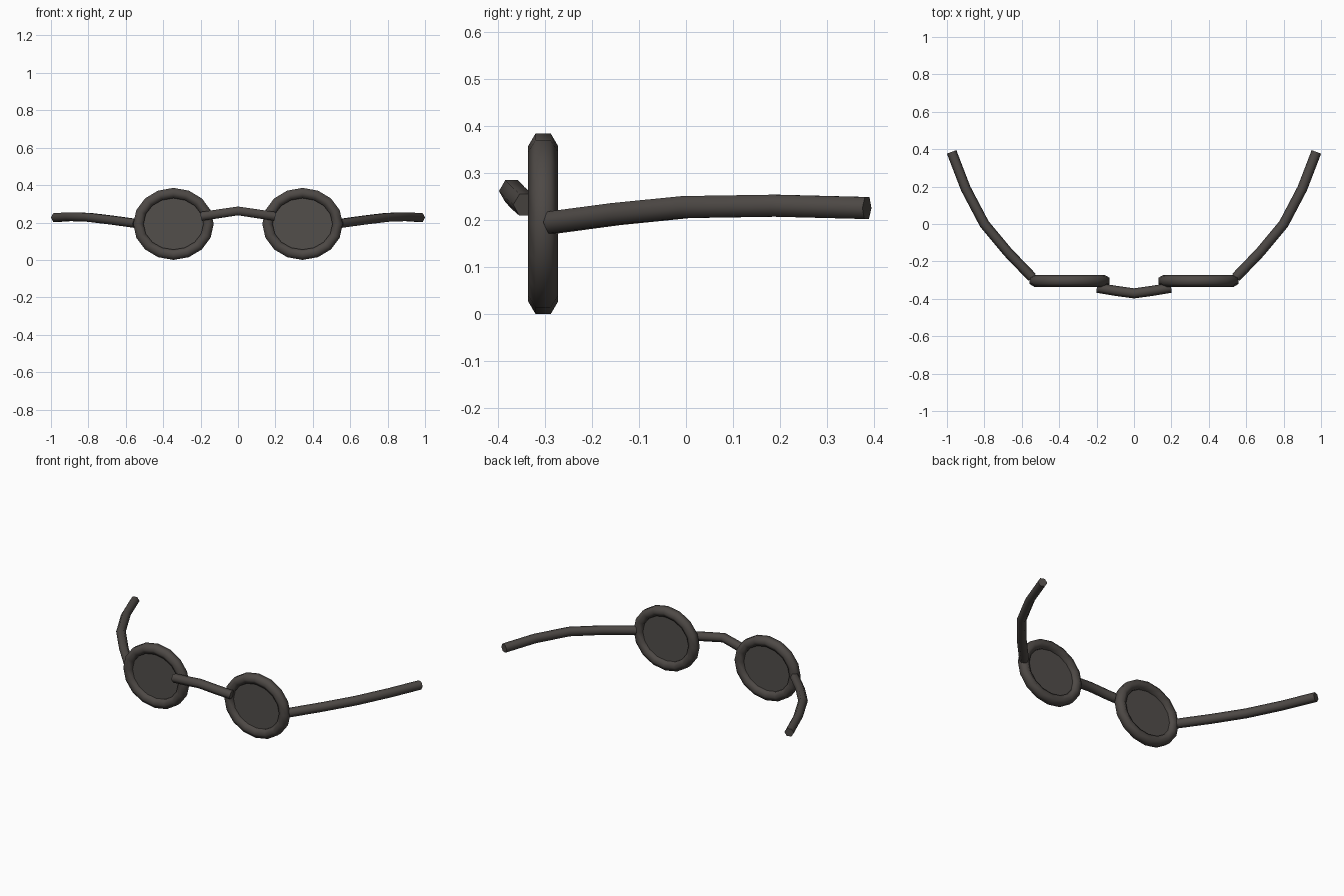
import bpy, bmesh
from math import sin, cos, pi
from mathutils import Vector

if "Cube" in bpy.data.objects:
    bpy.data.objects.remove(bpy.data.objects["Cube"])


def material(name, color):
    m = bpy.data.materials.new(name)
    m.diffuse_color = color
    m.use_nodes = True
    m.node_tree.nodes["Principled BSDF"].inputs["Base Color"].default_value = m.diffuse_color
    return m


FRAME = material("dark_frame", (0.075, 0.066, 0.06, 1))
LENS = material("dark_lens", (0.085, 0.077, 0.07, 1))


def loft(name, rings, closed, mat):
    """Skin a list of vertex rings; cap the ends unless the loft is closed."""
    bm = bmesh.new()
    vs = [[bm.verts.new(p) for p in ring] for ring in rings]
    n, k = len(vs), len(vs[0])
    for i in range(n if closed else n - 1):
        a, b = vs[i], vs[(i + 1) % n]
        for j in range(k):
            bm.faces.new((a[j], a[(j + 1) % k], b[(j + 1) % k], b[j]))
    if not closed:
        bm.faces.new(vs[0])
        bm.faces.new(vs[-1])
    bmesh.ops.recalc_face_normals(bm, faces=bm.faces[:])
    me = bpy.data.meshes.new(name)
    bm.to_mesh(me)
    bm.free()
    me.materials.append(mat)
    ob = bpy.data.objects.new(name, me)
    bpy.context.collection.objects.link(ob)
    bpy.ops.object.select_all(action='DESELECT')
    ob.select_set(True)
    bpy.context.view_layer.objects.active = ob
    bpy.ops.object.shade_smooth_by_angle(angle=pi * 65 / 180)
    return ob


def tube(name, path, r=0.027, sides=6):
    pts = [Vector(p) for p in path]
    rings = []
    for i, p in enumerate(pts):
        t = Vector()
        if i > 0:
            t += (p - pts[i - 1]).normalized()
        if i < len(pts) - 1:
            t += (pts[i + 1] - p).normalized()
        t.normalize()
        side = t.cross(Vector((0, 0, 1))).normalized()
        up = side.cross(t)
        rings.append([p + r * (side * cos(2 * pi * j / sides) + up * sin(2 * pi * j / sides))
                      for j in range(sides)])
    return loft(name, rings, False, FRAME)


SEG = 16
CY, CZ = -0.304, 0.1925
for s, tag in ((-1, "right"), (1, "left")):
    cx = 0.345 * s

    # oval rim with hexagonal section
    rings = []
    for i in range(SEG):
        a = 2 * pi * i / SEG
        ring = []
        for j in range(6):
            b = 2 * pi * j / 6
            rad = 0.0275 / cos(pi / 6) * sin(b)
            ring.append((cx + (0.1875 + rad) * cos(a),
                         CY + 0.032 * cos(b),
                         CZ + (0.165 + rad) * sin(a)))
        rings.append(ring)
    loft(tag + "_rim", rings, True, FRAME)

    # thin lens tucked inside the rim
    loft(tag + "_lens",
         [[(cx + 0.175 * cos(2 * pi * i / SEG), y, CZ + 0.15 * sin(2 * pi * i / SEG))
           for i in range(SEG)] for y in (CY - 0.004, CY + 0.004)], False, LENS)

    # curved temple arm
    tube(tag + "_temple_arm", [(s * x, y, z) for x, y, z in (
        (0.545, -0.285, 0.195), (0.675, -0.15, 0.213), (0.80, 0.0, 0.228),
        (0.90, 0.19, 0.231), (0.975, 0.385, 0.226))])

# arched nose bridge in front of the rims
tube("nose_bridge", [(-0.195, -0.341, 0.233), (-0.10, -0.357, 0.247), (0, -0.371, 0.262),
                     (0.10, -0.357, 0.247), (0.195, -0.341, 0.233)])
